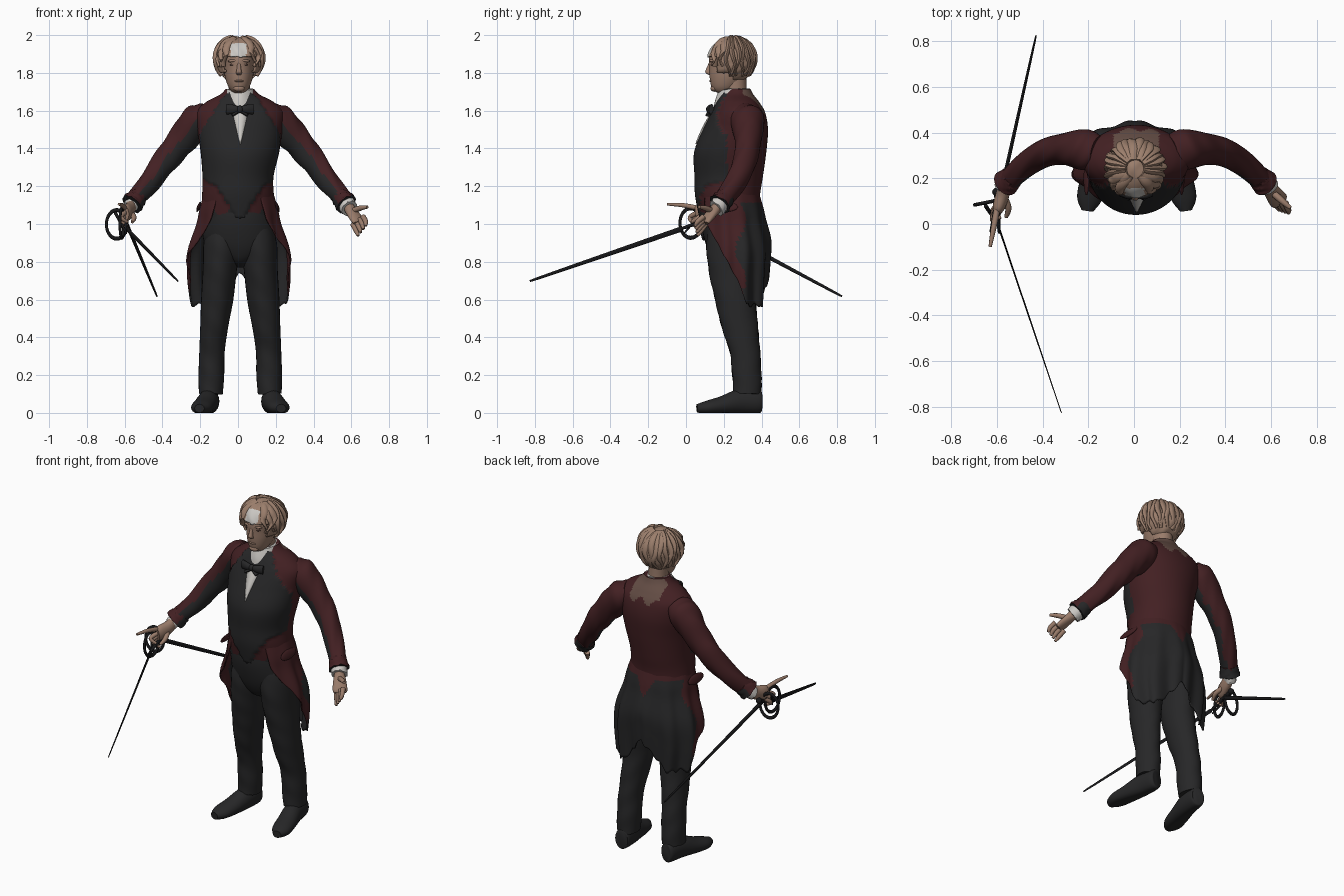
import bpy, bmesh
from math import sin, cos, pi, radians
from mathutils import Vector

if "Cube" in bpy.data.objects:
    bpy.data.objects.remove(bpy.data.objects["Cube"])


def material(name, r, g, b):
    m = bpy.data.materials.new(name)
    m.use_nodes = True
    m.diffuse_color = (r, g, b, 1)
    bsdf = m.node_tree.nodes["Principled BSDF"]
    bsdf.inputs["Base Color"].default_value = (r, g, b, 1)
    bsdf.inputs["Roughness"].default_value = 0.8
    return m


BLACK = material("black cloth", .020, .020, .021)
RED = material("burgundy cloth", .056, .0145, .0165)
SKIN = material("skin", .32, .2, .145)
HAIR = material("blond hair", .33, .21, .15)
WHITE = material("white linen", .6, .58, .55)
BROWN = material("brown collar", .125, .073, .058)
STEEL = material("dark steel", .009, .009, .010)


def finish(name, bm, mats, rule=None):
    bmesh.ops.recalc_face_normals(bm, faces=bm.faces)
    bm.normal_update()
    for f in bm.faces:
        f.smooth = True
        if rule:
            f.material_index = mats.index(rule(f.calc_center_median(), f.normal))
    me = bpy.data.meshes.new(name)
    bm.to_mesh(me)
    bm.free()
    for m in mats:
        me.materials.append(m)
    me.set_sharp_from_angle(angle=radians(45))
    ob = bpy.data.objects.new(name, me)
    bpy.context.collection.objects.link(ob)
    return ob


def resample(rows, steps):
    # smooth curve through the control rows
    p = [rows[0]] + list(rows) + [rows[-1]]
    out = []
    for i in range(1, len(p) - 2):
        for s in range(steps):
            t = s / steps
            out.append([.5 * (2 * b + (c - a) * t + (2 * a - 5 * b + 4 * c - d) * t * t
                        + (3 * b - a - 3 * c + d) * t ** 3)
                        for a, b, c, d in zip(p[i - 1], p[i], p[i + 1], p[i + 2])])
    return out + [list(rows[-1])]


def loft(name, rows, mats, rule=None, flat=False, seg=20, steps=5, shape=None):
    # rows are (x, y, z, half width, half depth); flat keeps rings level
    rows = resample(rows, steps)
    pts = [Vector(r[:3]) for r in rows]
    whole = (pts[-1] - pts[0]).normalized()
    ref = Vector((0, 1, 0)) if abs(whole.z) > .9 else Vector((0, 0, 1))
    bm = bmesh.new()
    rings = []
    for i, r in enumerate(rows):
        t = (pts[min(i + 1, len(pts) - 1)] - pts[max(i - 1, 0)]).normalized()
        u = Vector((1, 0, 0)) if flat else t.cross(ref).normalized()
        v = Vector((0, 1, 0)) if flat else u.cross(t)
        ring = []
        for k in range(seg):
            a = 2 * pi * k / seg
            co = pts[i] + u * (cos(a) * max(r[3], .002)) + v * (sin(a) * max(r[4], .002))
            ring.append(bm.verts.new(shape(co) if shape else co))
        rings.append(ring)
    for a, b in zip(rings, rings[1:]):
        for k in range(seg):
            bm.faces.new((a[k], a[(k + 1) % seg], b[(k + 1) % seg], b[k]))
    bm.faces.new(rings[0])
    bm.faces.new(rings[-1])
    return finish(name, bm, mats, rule)


def blob(name, loc, size, mat, rot=(0, 0, 0)):
    bm = bmesh.new()
    bmesh.ops.create_icosphere(bm, subdivisions=3, radius=1)
    ob = finish(name, bm, [mat])
    ob.location, ob.scale, ob.rotation_euler = loc, size, rot
    return ob


def lookup(z, table):
    # straight-line value between (height, value) pairs, highest first
    for (z0, v0), (z1, v1) in zip(table, table[1:]):
        if z0 >= z >= z1:
            return v0 + (v1 - v0) * (z0 - z) / (z0 - z1)
    return 0


# Coat body: burgundy with raised black lapels and a brown nape
LAPEL = [(1.70, .075), (1.6, .135), (1.5, .2), (1.45, .23), (1.24, .2), (1.2, .125), (1.1, .06), (1.03, .02)]


def on_lapel(c):
    edge = lookup(c.z, LAPEL) + .005 * sin(c.z * 130)
    return c.y < .215 and abs(c.x - .01) < edge


def coat_shape(c):
    if on_lapel(c):
        c.y -= .012
    return c


def coat_rule(c, n):
    if c.z > 1.6 + .02 * sin(c.x * 60) and c.y > .3 and abs(c.x - .01) < .1:
        return BROWN
    return BLACK if on_lapel(c) or c.z < 1.06 + .025 * sin(abs(c.x) * 55) else RED


loft("tailcoat_body", [
    (.01, .272, 1.715, .075, .07), (.01, .275, 1.685, .105, .082), (.01, .28, 1.645, .18, .108),
    (.01, .282, 1.59, .232, .137), (.01, .268, 1.5, .225, .166), (.01, .24, 1.38, .208, .185),
    (0, .232, 1.25, .188, .175), (0, .226, 1.15, .19, .166), (0, .238, 1.03, .196, .155)],
    [RED, BLACK, BROWN], coat_rule, flat=True, seg=112, steps=9, shape=coat_shape)

# Shirt front: a thin pointed plate between the lapels
bm = bmesh.new()
strip = []
for k in range(9):
    t = k / 8
    z, half = 1.425 + .185 * t, .003 + .042 * t
    y = .056 + .078 * t + .016 * t * t - .012 * sin(pi * t) * .3
    strip.append([bm.verts.new((.012 + half * m, y - .006 + .004 * abs(m), z)) for m in (-1, 0, 1)])
for a, b in zip(strip, strip[1:]):
    for k in range(2):
        bm.faces.new((a[k], a[k + 1], b[k + 1], b[k]))
finish("shirt_front", bm, [WHITE]).modifiers.new("thickness", "SOLIDIFY").thickness = .008

# Pleated coat tails, open at the front with a vent behind
TAIL = resample([(1.17, .182, .158, .227, 2.5), (1.08, .208, .174, .234, 2.45), (1.0, .224, .18, .24, 2.35),
                 (.86, .268, .195, .25, 1.9), (.72, .275, .19, .25, 1.5), (.57, .255, .17, .26, 1.2)], 6)
bm = bmesh.new()
grid = []
N = 96
for i, (z, rx, ry, yc, span) in enumerate(TAIL):
    drop = i / (len(TAIL) - 1)
    line = []
    for k in range(N + 1):
        a = span * (2 * k / N - 1)
        lift = drop ** 2 * (.17 * max(0, 1 - abs(a) / .6) + .01 * sin(a * 23))
        fold = 1 + .06 * drop * sin(abs(a) * 11 + .6)
        line.append(bm.verts.new((rx * fold * sin(a) + .004, yc + ry * fold * cos(a), z + lift)))
    grid.append(line)
for a, b in zip(grid, grid[1:]):
    for k in range(N):
        bm.faces.new((a[k], a[k + 1], b[k + 1], b[k]))


def tail_rule(c, n):
    point = 1.12 - .12 * max(0, 1 - abs(c.x) / .06)
    panel = c.y < .29 + .03 * sin(c.z * 20) and c.z > .64
    return RED if panel or c.z > point else BLACK


tails = finish("coat_tails", bm, [BLACK, RED], tail_rule)
tails.modifiers.new("thickness", "SOLIDIFY").thickness = .008

# Trousers
loft("trouser_hips", [(0, .232, 1.12, .18, .155), (.003, .236, 1.02, .19, .159), (.008, .247, .92, .192, .15),
     (.012, .255, .85, .15, .132), (.012, .257, .8, .07, .1), (.012, .26, .77, .02, .05)],
     [BLACK], flat=True, seg=40)

for side, s in (("left", 1), ("right", -1)):
    X = .012
    loft(side + "_trouser_leg", [(X + s * .075, .246, 1.02, .09, .125), (X + s * .096, .25, .9, .098, .142),
         (X + s * .108, .252, .76, .09, .132), (X + s * .122, .262, .6, .085, .108),
         (X + s * .138, .285, .45, .074, .096), (X + s * .15, .312, .32, .067, .08),
         (X + s * .153, .322, .2, .068, .077), (X + s * .156, .325, .1, .063, .074)],
         [BLACK], flat=True, seg=28,
         shape=lambda c: c + Vector((0, .002 * sin(c.z * 45 + c.x * 35), .004 * sin(c.x * 90))))

    # Shoes turned outward with flat soles
    def sole(c):
        c.z = max(c.z, 0)
        return c
    loft(side + "_shoe", [(X + s * .155, .4, .06, .03, .05), (X + s * .157, .385, .06, .046, .062),
         (X + s * .168, .29, .06, .054, .066), (X + s * .19, .19, .04, .058, .048),
         (X + s * .208, .11, .028, .054, .036), (X + s * .216, .058, .024, .026, .022)],
         [BLACK], shape=sole)

    # Sleeves, dark along the inner front
    def sleeve_rule(c, n, s=s):
        return BLACK if n.dot(Vector((-s * .62, -.6, -.5))) > .58 else RED
    D = .012 if s > 0 else 0
    loft(side + "_sleeve", [(s * .16, .315, 1.58, .07, .06), (s * .215, .325, 1.545, .09, .088),
         (s * .3 + D, .328, 1.44, .07, .078), (s * .385 + D, .312, 1.335, .062, .068),
         (s * .47 + D, .262, 1.22, .055, .058), (s * .555 + D, .185, 1.115, .046, .048)],
         [RED, BLACK], sleeve_rule, seg=32, steps=8,
         shape=lambda c: c + Vector((0, 0, .005 * sin(abs(c.x) * 75 + c.y * 40))))
    # Flared coat cuffs, dark underneath, over the linen cuffs
    loft(side + "_coat_cuff", [(s * .53 + D, .21, 1.145, .05, .052), (s * .55 + D, .19, 1.12, .056, .058),
         (s * .562 + D, .179, 1.105, .06, .062)], [RED, BLACK],
         lambda c, n: BLACK if n.z < .1 else RED,
         shape=lambda c: c + Vector((0, 0, .005 * sin(c.y * 300))))
    w = .046 if s > 0 else .036
    loft(side + "_shirt_cuff", [(s * .55 + D, .19, 1.12, w, w), (s * .572 + D, .168, 1.09, w, w + .002),
         (s * .578 + D, .16, 1.082, w, w)], [WHITE],
         shape=lambda c: c + Vector((0, 0, .004 * sin(c.x * 250))))

    # Pocket flaps
    blob(side + "_pocket_flap", (s * .208, .2, 1.09), (.009, .075, .028), RED, (0, -s * .35, 0))


# Hands
def digit(name, *pts, r=.012):
    loft(name, [(*p, r * w, r * w) for p, w in zip(pts, (1.1, 1, .6))], [SKIN], seg=10, steps=4)


loft("left_palm", [(.582, .17, 1.095, .026, .03), (.605, .14, 1.06, .036, .025),
     (.632, .105, 1.02, .042, .02), (.64, .095, 1.005, .036, .014)], [SKIN])
for k in range(4):
    digit("left_finger", (.608 + .018 * k, .105 - .004 * k, 1.0 + .013 * k),
          (.625 + .017 * k, .08 - .006 * k, .965 + .016 * k),
          (.637 + .013 * k, .06 - .004 * k, .938 + .017 * k), r=.013)
digit("left_thumb", (.61, .135, 1.07), (.65, .1, 1.085), (.685, .07, 1.09), r=.014)

loft("right_palm", [(-.565, .175, 1.1, .028, .032), (-.575, .13, 1.075, .03, .04),
     (-.59, .08, 1.06, .028, .046), (-.597, .055, 1.055, .02, .038)], [SKIN])
digit("right_index_finger", (-.6, .06, 1.085), (-.615, -.02, 1.1), (-.63, -.1, 1.105))
for k in range(3):
    digit("right_curled_finger", (-.6, .06 + .012 * k, 1.06 - .018 * k),
          (-.62, .02 + .015 * k, 1.035 - .02 * k), (-.585, .03 + .018 * k, 1.01 - .018 * k))
digit("right_thumb", (-.57, .12, 1.06), (-.55, .07, 1.035), (-.56, .03, 1.01), r=.014)


# Two blades, with a looped guard, grip and pommel
def blade(name, start, tip, wide, tall):
    a, b = Vector(start), Vector(tip)
    loft(name, [(*a.lerp(b, t), wide * w, tall * w) for t, w in ((0, 1), (.5, .8), (.96, .5), (1, .1))],
         [STEEL], seg=8)


blade("front_blade", (-.59, -.02, .975), (-.32, -.82, .70), .004, .014)
blade("rear_blade", (-.595, .08, 1.015), (-.43, .82, .62), .009, .013)
blade("sword_grip", (-.6, .13, 1.03), (-.59, -.04, .97), .013, .013)
blob("pommel", (-.603, .14, 1.035), (.018, .018, .018), STEEL)
for loc, turn, r in (((-.642, .095, .998), .2, .056), ((-.615, .025, 1.005), 1.4, .058)):
    bpy.ops.mesh.primitive_torus_add(location=loc, rotation=(pi / 2, 0, turn), major_radius=r,
                                     minor_radius=.008, major_segments=32, minor_segments=8)
    ring = bpy.context.object
    ring.name = "guard_ring"
    ring.scale.y = 1.35
    ring.data.materials.append(STEEL)
    bpy.ops.object.shade_smooth()
blade("cross_guard", (-.65, .08, 1.06), (-.59, -.01, .95), .009, .009)

# Neck, shirt collar and bow tie
loft("neck", [(.01, .28, 1.6, .06, .065), (.008, .262, 1.69, .056, .062), (.006, .255, 1.77, .058, .065)],
     [SKIN], flat=True)
loft("shirt_collar", [(.01, .242, 1.61, .09, .095), (.01, .248, 1.655, .084, .092),
     (.01, .258, 1.715, .07, .078)], [WHITE], flat=True, seg=32,
     shape=lambda c: c + Vector((0, 0, .006 * sin(c.x * 70 + 1))))
for s in (-1, 1):
    loft("bow_tie_loop", [(.01, .128, 1.607, .01, .012), (.01 + s * .03, .124, 1.608, .016, .022),
         (.01 + s * .07, .135, 1.607, .014, .028)], [BLACK], seg=12)
    loft("bow_tie_end", [(.01, .128, 1.6, .012, .008), (.01 + s * .04, .118, 1.575, .016, .008)],
         [BLACK], seg=12)
blob("bow_tie_knot", (.01, .122, 1.607), (.017, .016, .02), BLACK)

# Head and face
loft("head", [(.005, .205, 1.69, .025, .03), (.005, .203, 1.708, .044, .058), (.005, .21, 1.735, .06, .078),
     (.005, .225, 1.78, .074, .1), (.005, .235, 1.83, .08, .112), (.005, .238, 1.88, .084, .116),
     (.005, .245, 1.94, .075, .1), (.005, .25, 1.975, .03, .04)], [SKIN], flat=True, seg=36)
loft("nose", [(.005, .134, 1.855, .009, .012), (.005, .122, 1.825, .011, .014),
     (.005, .118, 1.802, .015, .016), (.005, .132, 1.789, .012, .01)], [SKIN], flat=True, seg=14)
blob("lips", (.005, .135, 1.757), (.024, .012, .007), SKIN)
blob("chin", (.005, .15, 1.718), (.03, .02, .018), SKIN)
for s in (-1, 1):
    blob("eye", (.005 + s * .034, .139, 1.844), (.016, .008, .006), BROWN, (0, 0, s * .35))
    blob("brow_ridge", (.005 + s * .034, .138, 1.864), (.026, .012, .008), SKIN, (0, s * .1, s * .35))
    blob("ear", (.005 + s * .083, .25, 1.815), (.012, .022, .034), SKIN)


# Hair shell, trimmed around the face, with a pale patch on the brow
def scalp(across, down, grow=1):
    # across turns from the front, down is measured from the crown
    return (.005 + .122 * grow * sin(across) * sin(down), .242 - .126 * grow * cos(across) * sin(down),
            1.868 + .119 * grow * cos(down))


bm = bmesh.new()
bmesh.ops.create_uvsphere(bm, u_segments=80, v_segments=60, radius=1)
for v in bm.verts:
    c = v.co
    wave = 1 + .02 * sin(c.x * 11 + c.z * 6) * sin(c.y * 9 - c.z * 8)
    v.co = Vector((.005 + c.x * .121 * wave, .242 + c.y * .129 * wave, 1.868 + c.z * .122 * wave))
cut = [f for f in bm.faces for c in [f.calc_center_median()]
       if (c.z < 1.884 and c.y < .165) or (c.z < 1.8 and c.y < .25) or c.z < 1.752]
bmesh.ops.delete(bm, geom=cut, context="FACES")
hair = finish("hair", bm, [HAIR, WHITE], lambda c, n: WHITE if c.y < .19 and abs(c.x - .003) < .042
              and c.z < 1.957 else HAIR)
hair.modifiers.new("thickness", "SOLIDIFY").thickness = .01

# Wavy locks swept from the crown to the hairline, clear of the brow
for k in range(22):
    turn = .68 + (2 * pi - 1.36) * k / 21
    end = 1.85 if cos(turn) > .35 else 2.3
    rows = []
    for j in range(8):
        t = j / 7
        bend = .12 * sin(t * 9 + k * 1.9) * t
        size = .5 + .5 * sin(pi * min(1, t + .2))
        rows.append((*scalp(turn + bend, .3 + (end - .3) * t, 1.0 + .025 * sin(k * 2.3 + t * 7)),
                     .023 * size, .014 * size))
    loft("hair_lock", rows, [HAIR], seg=10, steps=3)
